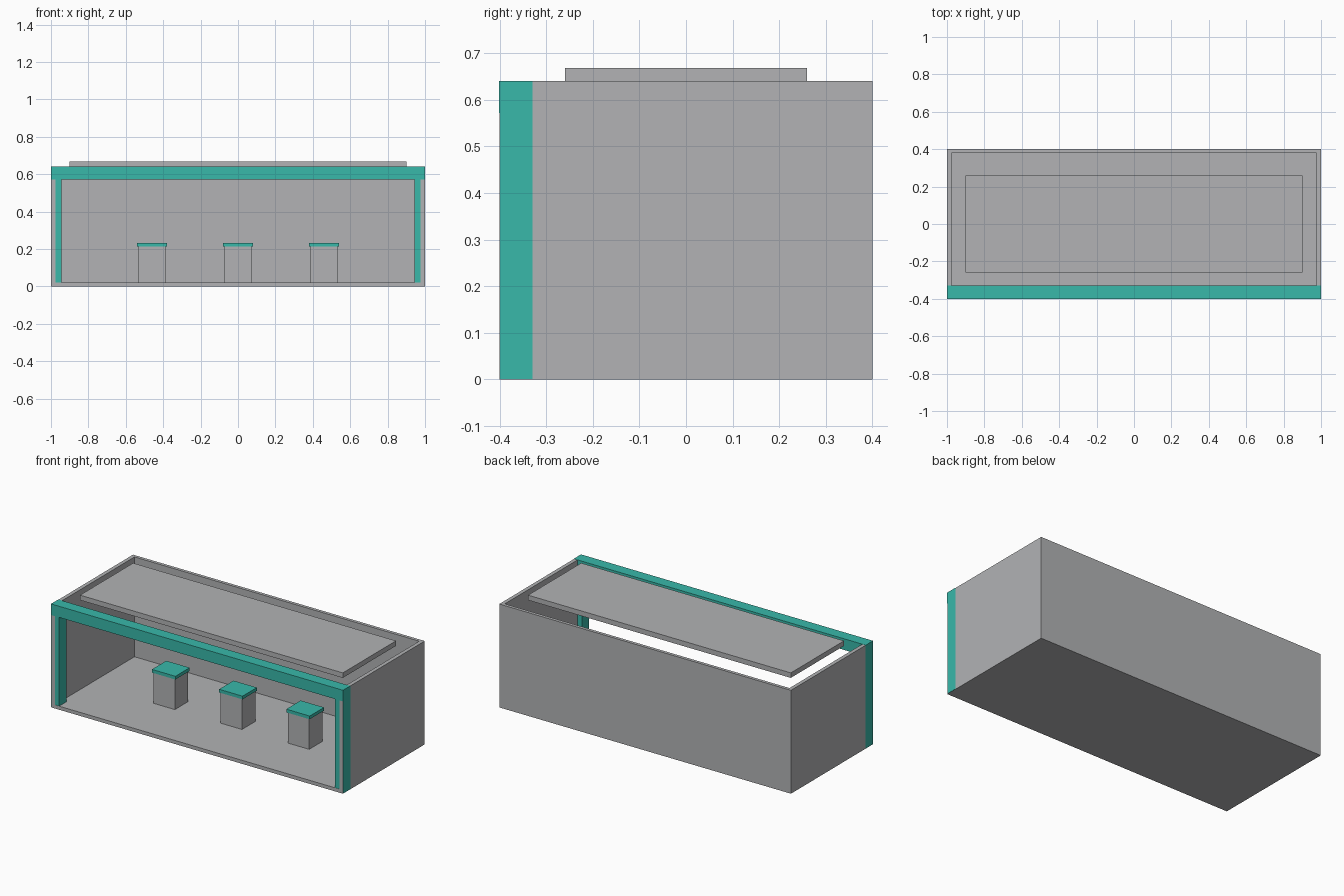
import bpy

if "Cube" in bpy.data.objects:
    bpy.data.objects.remove(bpy.data.objects["Cube"])


def material(name, rgb):
    m = bpy.data.materials.new(name)
    m.diffuse_color = (*rgb, 1.0)
    m.use_nodes = True
    m.node_tree.nodes["Principled BSDF"].inputs["Base Color"].default_value = m.diffuse_color
    return m


GREY = material("stone_grey", (0.445, 0.45, 0.46))
TEAL = material("teal_trim", (0.04, 0.48, 0.40))


def box(name, lo, hi, mat):
    """Axis-aligned box between two corners."""
    bpy.ops.mesh.primitive_cube_add(size=1)
    ob = bpy.context.object
    ob.name = name
    ob.data.name = name
    for v in ob.data.vertices:
        v.co = [a + (c + 0.5) * (b - a) for a, b, c in zip(lo, hi, v.co)]
    ob.data.materials.append(mat)
    return ob


E = 0.001      # trim stands this far proud of the walls
X = 1.0 - E    # outer half width of the shell
WALL = 0.975   # inner face of the side walls
TOP = 0.64

# Open-front, open-top shell
box("floor", (-X, -0.4, 0), (X, 0.4, 0.022), GREY)
box("back_wall", (-WALL, 0.38, 0.022), (WALL, 0.4, TOP), GREY)
for side, s in (("left", -1), ("right", 1)):
    xs = sorted((s * WALL, s * X))
    box(side + "_wall", (xs[0], -0.4, 0.022), (xs[1], 0.4, TOP), GREY)
    # Trim post, just behind the wall's front edge
    xs = sorted((s * 0.945, s * 1.0))
    box(side + "_front_post", (xs[0], -0.4 + E, E), (xs[1], -0.33, 0.575), TEAL)

# Trim beam across the front
box("front_beam", (-1, -0.4 - E, 0.572), (1, -0.33, TOP + E), TEAL)

# Floating ceiling panel
box("ceiling_panel", (-0.9, -0.26, 0.637), (0.9, 0.26, 0.668), GREY)

# Row of display pedestals with coloured caps
for i, x in enumerate((-0.46, 0.0, 0.46), 1):
    box(f"pedestal_{i}", (x - 0.073, -0.065, 0.022), (x + 0.073, 0.065, 0.212), GREY)
    box(f"pedestal_cap_{i}", (x - 0.08, -0.07, 0.212), (x + 0.08, 0.07, 0.232), TEAL)
